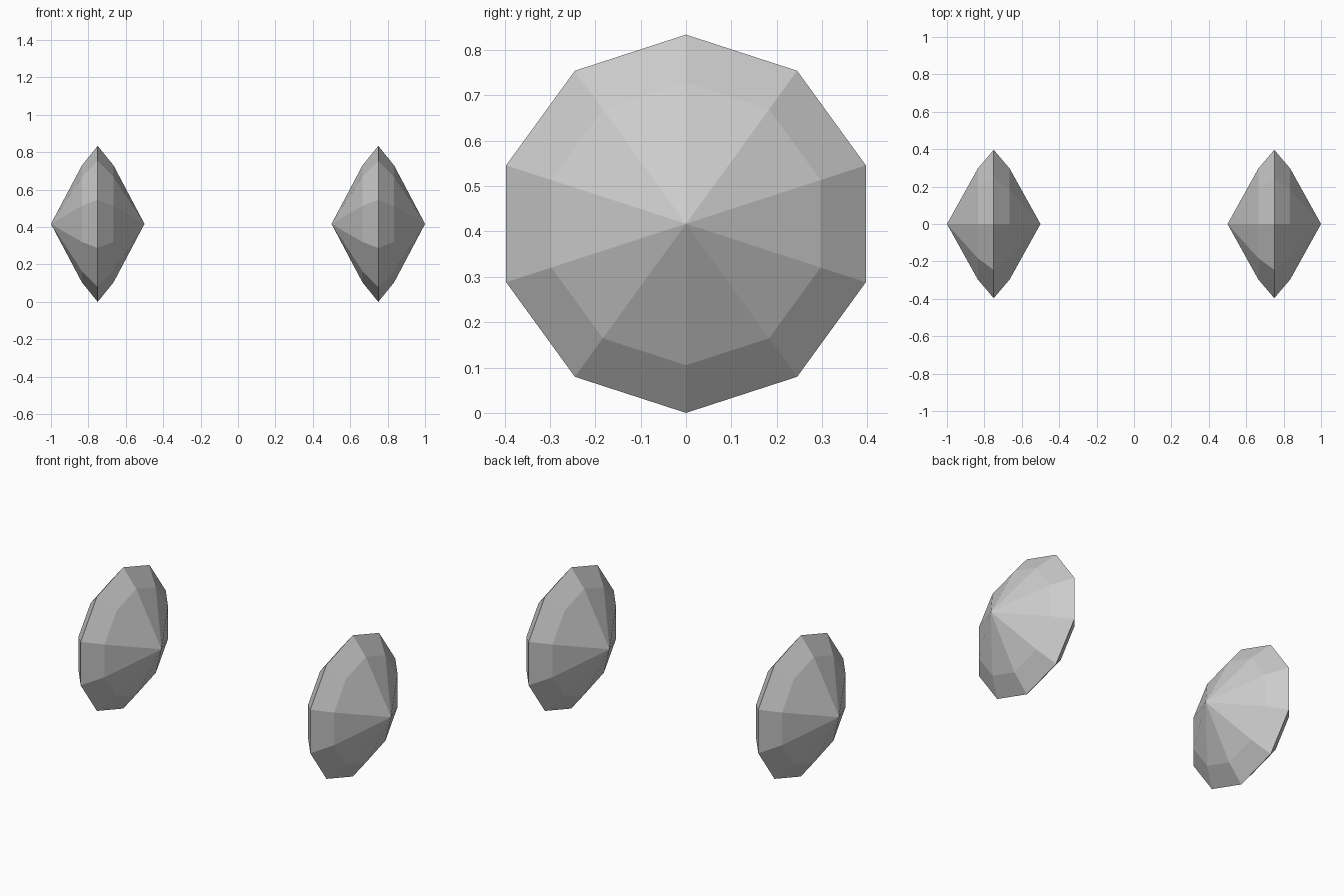
import bpy
import bmesh
from math import pi, sin, cos

cube = bpy.data.objects.get("Cube")
if cube:
    bpy.data.objects.remove(cube, do_unlink=True)

SIDES = 10
RADIUS = 0.417
# Half profile from rim to tip: (distance along x, radius)
PROFILE = [(-0.25, 0), (-0.085, 0.312), (0, RADIUS), (0.085, 0.312), (0.25, 0)]

grey = bpy.data.materials.new("light_grey")
grey.use_nodes = True
colour = (0.6, 0.6, 0.6, 1)
grey.diffuse_color = colour
grey.node_tree.nodes["Principled BSDF"].inputs["Base Color"].default_value = colour


def ring(bm, x, r):
    """One point for a tip, otherwise a ten-sided ring with a corner on top."""
    if r == 0:
        return [bm.verts.new((x, 0, 0))] * SIDES
    angles = [2 * pi * i / SIDES for i in range(SIDES)]
    return [bm.verts.new((x, r * sin(a), r * cos(a))) for a in angles]


def faceted_disc(name, x):
    bm = bmesh.new()
    rings = [ring(bm, *p) for p in PROFILE]
    for a, b in zip(rings, rings[1:]):
        for i in range(SIDES):
            j = (i + 1) % SIDES
            bm.faces.new(dict.fromkeys((a[i], a[j], b[j], b[i])))
    bmesh.ops.recalc_face_normals(bm, faces=bm.faces)
    mesh = bpy.data.meshes.new(name)
    bm.to_mesh(mesh)
    bm.free()
    mesh.materials.append(grey)
    obj = bpy.data.objects.new(name, mesh)
    obj.location = (x, 0, RADIUS)
    bpy.context.collection.objects.link(obj)


# Matching pair of discs, flat shaded
for name, x in (("left_disc", 0.75), ("right_disc", -0.75)):
    faceted_disc(name, x)
